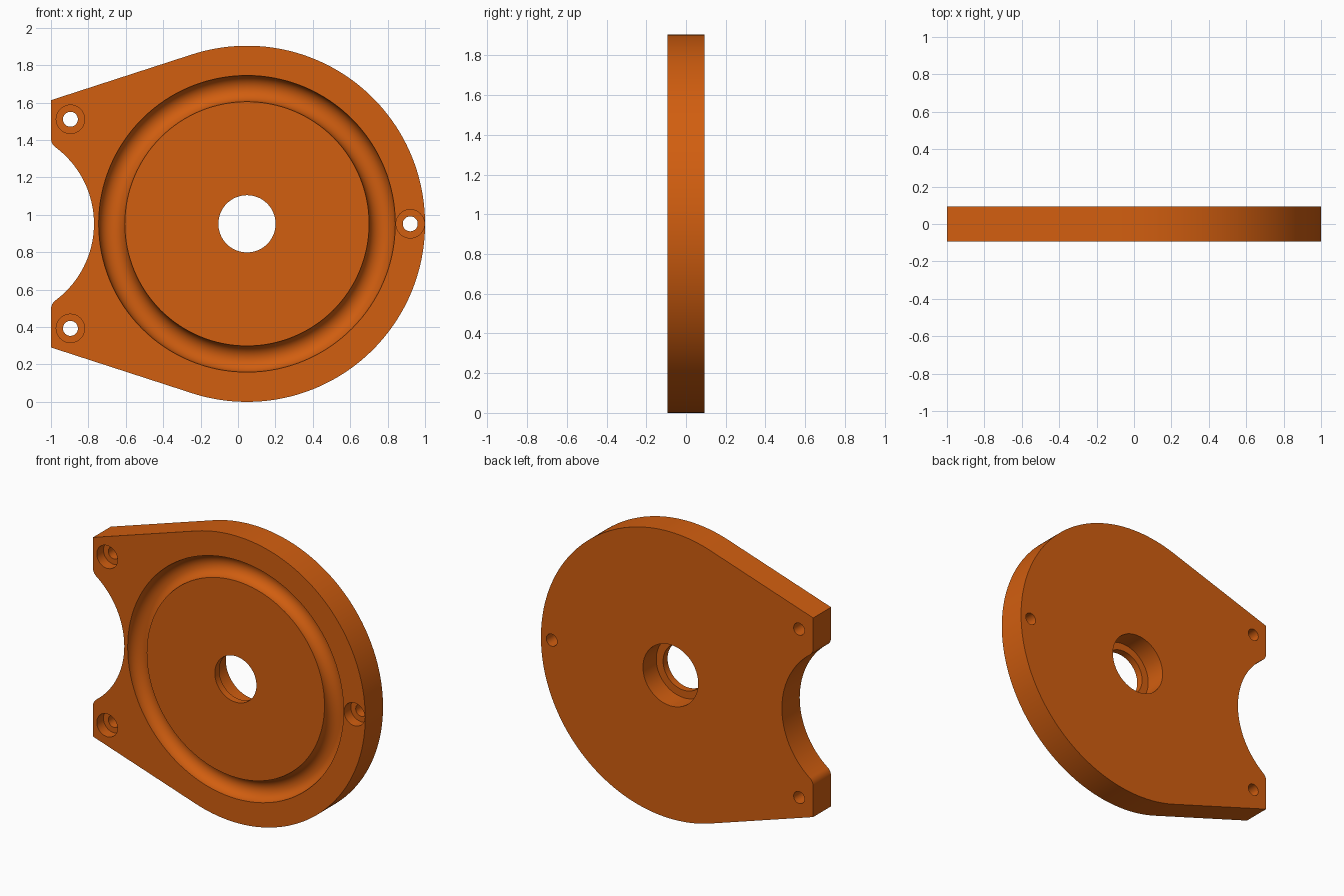
import bpy, bmesh, math
from math import cos, sin, pi, radians

if "Cube" in bpy.data.objects:
    bpy.data.objects.remove(bpy.data.objects["Cube"])

T = 0.0935                # half thickness
CX, CZ, R = 0.048, 0.952, 0.952

orange = bpy.data.materials.new("orange")
orange.diffuse_color = (0.64, 0.112, 0.005, 1)
orange.use_nodes = True
orange.node_tree.nodes["Principled BSDF"].inputs["Base Color"].default_value = orange.diffuse_color


def make_object(name, bm):
    bmesh.ops.recalc_face_normals(bm, faces=bm.faces[:])
    me = bpy.data.meshes.new(name)
    bm.to_mesh(me)
    bm.free()
    me.materials.append(orange)
    ob = bpy.data.objects.new(name, me)
    bpy.context.collection.objects.link(ob)
    return ob


def arc(cx, cz, r, a0, a1, n):
    return [(cx + r * cos(a0 + (a1 - a0) * i / n), cz + r * sin(a0 + (a1 - a0) * i / n))
            for i in range(n + 1)]


def lathe(name, x, z, profile, segs):
    """Revolve a closed (radius, y) profile round an axis along y."""
    bm = bmesh.new()
    rings = [[bm.verts.new((x + r * cos(2 * pi * s / segs), y, z + r * sin(2 * pi * s / segs)))
              for r, y in profile] for s in range(segs)]
    n = len(profile)
    for s in range(segs):
        a, b = rings[s], rings[(s + 1) % segs]
        for i in range(n):
            j = (i + 1) % n
            if profile[i][0] or profile[j][0]:
                bm.faces.new((a[i], a[j], b[j], b[i]))
    bmesh.ops.remove_doubles(bm, verts=bm.verts[:], dist=1e-6)
    return make_object(name, bm)


# Plate outline: big arc, tangent sides, rounded bite on the left
tan_a = radians(107.97)
bite_x, bite_r, fil = -1.28, 0.51, 0.061
fx = -1 + fil
fz = math.sqrt((bite_r + fil) ** 2 - (fx - bite_x) ** 2)
fa = math.atan2(fz, fx - bite_x)
outline = arc(CX, CZ, R, -tan_a, tan_a, 144)
outline += [(-1, 1.613)]
outline += arc(fx, CZ + fz, fil, pi, pi + fa, 10)
outline += arc(bite_x, CZ, bite_r, fa, -fa, 40)[1:-1]
outline += arc(fx, CZ - fz, fil, pi - fa, pi, 10)
outline += [(-1, 2 * CZ - 1.613)]

bm = bmesh.new()
face = bm.faces.new([bm.verts.new((x, -T, z)) for x, z in outline])
ext = bmesh.ops.extrude_face_region(bm, geom=[face])
bmesh.ops.translate(bm, vec=(0, 2 * T, 0),
                    verts=[g for g in ext["geom"] if isinstance(g, bmesh.types.BMVert)])
plate = make_object("cover_plate", bm)

# Cutters: round-bottomed ring groove, stepped centre bore, counterbored screw holes
E = T + 0.05
groove = [(0.723 - 0.07 * cos(pi * i / 20), -T + 0.07 * sin(pi * i / 20)) for i in range(21)]
groove += [(0.793, -E), (0.653, -E)]
bore = [(0, -E), (0.153, -E), (0.153, T - 0.14), (0.203, T - 0.14), (0.203, E), (0, E)]
screw = [(0, -E), (0.076, -E), (0.076, -T + 0.07), (0.04, -T + 0.07), (0.04, E), (0, E)]
cutters = [lathe("groove_cutter", CX, CZ, groove, 128),
           lathe("bore_cutter", CX, CZ, bore, 64)]
for x, z in ((-0.896, 1.511), (-0.896, 0.393), (0.921, CZ)):
    cutters.append(lathe("screw_hole_cutter", x, z, screw, 40))

for c in cutters:
    c.hide_render = True
    mod = plate.modifiers.new("cut", 'BOOLEAN')
    mod.operation = 'DIFFERENCE'
    mod.solver = 'EXACT'
    mod.object = c

# Bake the cuts and drop the cutters
dg = bpy.context.evaluated_depsgraph_get()
baked = bpy.data.meshes.new_from_object(plate.evaluated_get(dg))
plate.modifiers.clear()
plate.data = baked
for c in cutters:
    bpy.data.objects.remove(c)

bpy.ops.object.select_all(action='DESELECT')
plate.select_set(True)
bpy.context.view_layer.objects.active = plate
bpy.ops.object.shade_smooth_by_angle(angle=radians(30))
